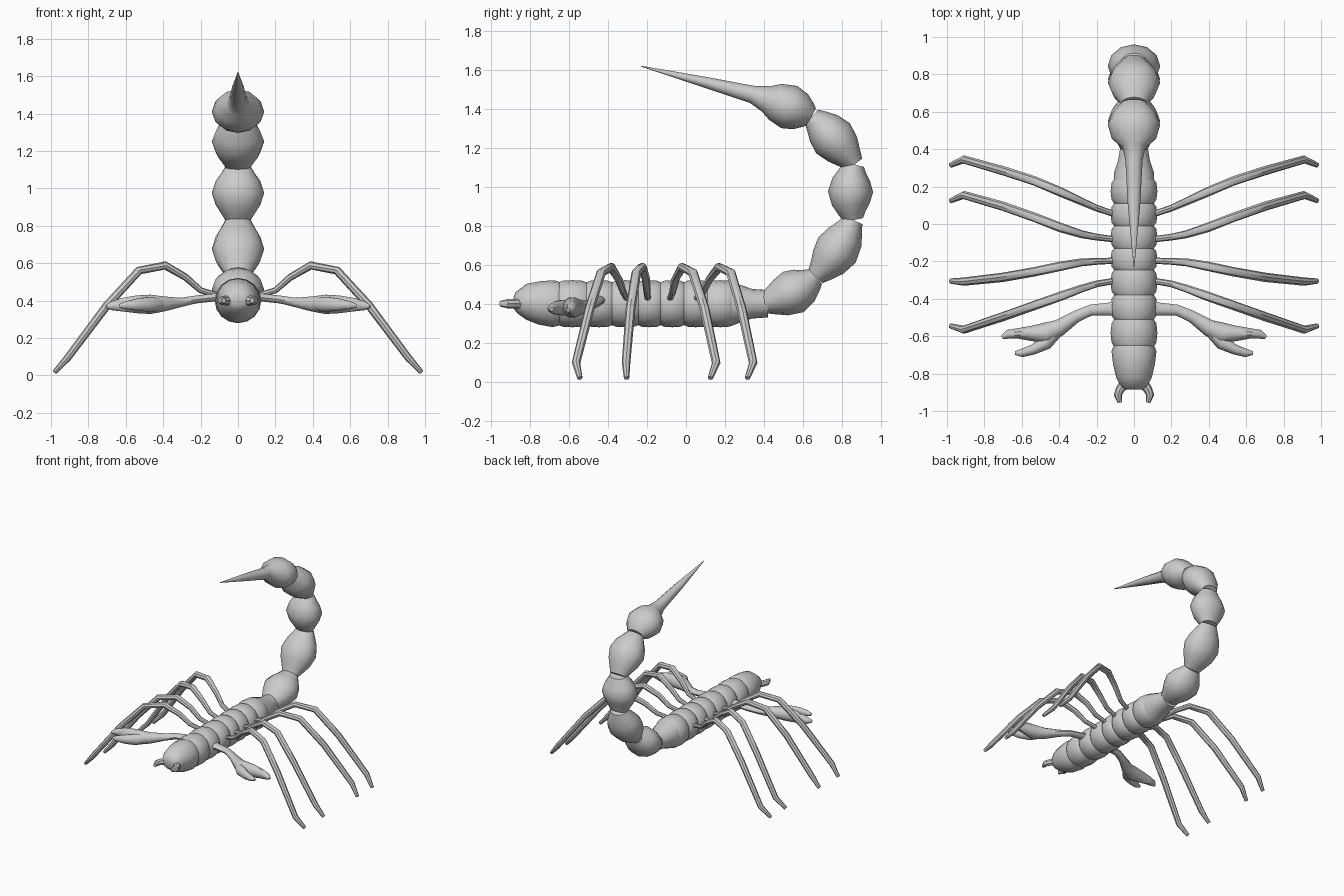
import bpy, bmesh, math
from mathutils import Vector

cube = bpy.data.objects.get("Cube")
if cube:
    bpy.data.objects.remove(cube)

grey = bpy.data.materials.new("shell_grey")
grey.use_nodes = True
colour = (0.6, 0.6, 0.6, 1)
grey.diffuse_color = colour
grey.node_tree.nodes["Principled BSDF"].inputs["Base Color"].default_value = colour


def loft(name, rings, ref, sides=12, sharp=40):
    """Skin elliptical rings (point, radius along ref, other radius) into a closed tube."""
    bm = bmesh.new()
    pts = [Vector(r[0]) for r in rings]
    loops = []
    for i, (_, ra, rb) in enumerate(rings):
        t = (pts[min(i + 1, len(pts) - 1)] - pts[max(i - 1, 0)]).normalized()
        side = (ref - t * ref.dot(t)).normalized()
        up = t.cross(side)
        loops.append([bm.verts.new(pts[i] + side * ra * math.cos(a) + up * rb * math.sin(a))
                      for a in (math.tau * k / sides for k in range(sides))])
    for low, high in zip(loops, loops[1:]):
        for k in range(sides):
            n = (k + 1) % sides
            bm.faces.new((low[k], low[n], high[n], high[k]))
    bm.faces.new(loops[0][::-1])
    bm.faces.new(loops[-1])
    bmesh.ops.recalc_face_normals(bm, faces=bm.faces)
    mesh = bpy.data.meshes.new(name)
    bm.to_mesh(mesh)
    bm.free()
    mesh.materials.append(grey)
    ob = bpy.data.objects.new(name, mesh)
    bpy.context.collection.objects.link(ob)
    bpy.ops.object.select_all(action='DESELECT')
    ob.select_set(True)
    bpy.context.view_layer.objects.active = ob
    bpy.ops.object.shade_smooth_by_angle(angle=math.radians(sharp))
    return ob


def pair(name, rings, ref, **kw):
    """Build a limb on the left (+x) and its mirror on the right."""
    for label, s in (("left", 1), ("right", -1)):
        loft(f"{label}_{name}", [((s * p[0], p[1], p[2]), a, b) for p, a, b in rings], ref, **kw)


X, Y = Vector((1, 0, 0)), Vector((0, 1, 0))

# Head: tapered front shield
head = [(-.885, .045, .03, .405), (-.87, .07, .055, .405), (-.82, .095, .092, .41),
        (-.75, .112, .112, .405), (-.68, .12, .12, .40), (-.65, .108, .112, .40)]
loft("head", [((0, y, z), a, b) for y, a, b, z in head], X, sides=16)

# Trunk: ringed plates with a groove between neighbours
grooves = [-.655, -.51, -.38, -.245, -.13, -.01, .11, .24]
for i, (y0, y1) in enumerate(zip(grooves, grooves[1:])):
    rings = [((0, y0 + (y1 - y0) * f, .4), a, b) for f, a, b in
             ((0, .106, .110), (.15, .120, .118), (.5, .125, .121), (.85, .120, .118), (1, .106, .110))]
    loft(f"trunk_plate_{i + 1}", rings, X, sides=16)

# Waist joining trunk and tail
waist = [(.23, .108, .115), (.27, .108, .10), (.34, .085, .076), (.42, .072, .07)]
loft("waist", [((0, y, .4), a, b) for y, a, b in waist], X, sides=16)

# Tail: bulging links that curl up and over
joints = [(.39, .40), (.665, .54), (.86, .83), (.865, 1.115), (.645, 1.36), (.35, 1.475)]
bulges = [(.55, .46), (.775, .675), (.845, .975), (.755, 1.25), (.53, 1.41)]
for i, bulge in enumerate(bulges):
    start, mid, end = (Vector((0, *p)) for p in (joints[i], bulge, joints[i + 1]))
    ctrl = mid * 2 - (start + end) / 2
    rings = []
    for f, swell in ((0, 0), (.12, .3), (.28, .72), (.5, 1), (.72, .72), (.88, .3), (1, 0)):
        p = start * (1 - f) ** 2 + ctrl * 2 * f * (1 - f) + end * f * f
        rings.append((p, .068 + .072 * swell, .05 + .066 * swell))
    if i == 4:
        # Stinger drawn out of the last link
        rings[-2:] = [((0, .41, 1.452), .062, .068), ((0, .34, 1.475), .046, .045),
                      ((0, .1, 1.537), .033, .028), ((0, -.23, 1.62), .002, .002)]
        loft("stinger", rings, X)
    else:
        loft(f"tail_link_{i + 1}", rings, X)

# Walking legs: shared arch, each with its own sweep in y
arch = [(.08, .42, .016), (.2, .455, .018), (.28, .525, .021), (.39, .588, .025), (.53, .56, .025),
        (.70, .375, .025), (.91, .095, .022), (.98, .018, .014)]
sweeps = {
    "front_leg": (-.30, -.32, -.345, -.385, -.435, -.495, -.565, -.545),
    "second_leg": (-.195, -.20, -.205, -.225, -.255, -.285, -.308, -.305),
    "third_leg": (-.085, -.07, -.055, -.02, .035, .095, .155, .125),
    "rear_leg": (.045, .085, .12, .17, .23, .285, .345, .315),
}
for name, sweep in sweeps.items():
    pair(name, [((x, y, z), r, r * .9) for (x, z, r), y in zip(arch, sweep)], Y, sides=8)

# Pincer arms, swelling into a palm and a long outer finger
arm = [((.08, -.45, .42), .045, .025), ((.14, -.455, .415), .034, .022), ((.23, -.46, .405), .029, .022),
       ((.31, -.495, .39), .032, .026), ((.40, -.555, .382), .045, .042), ((.47, -.585, .38), .058, .054),
       ((.54, -.585, .38), .042, .05), ((.62, -.585, .378), .028, .038), ((.675, -.59, .372), .024, .025),
       ((.705, -.605, .368), .01, .01)]
pair("pincer_arm", arm, Y, sides=10)
finger = [((.42, -.58, .38), .035, .035), ((.47, -.635, .38), .037, .042), ((.54, -.672, .378), .027, .034),
          ((.60, -.69, .375), .022, .022), ((.635, -.69, .372), .01, .01)]
pair("pincer_finger", finger, Y, sides=10)

# Small mouth claws
claw = [((.045, -.85, .40), .03, .03), ((.075, -.885, .40), .024, .024),
        ((.086, -.915, .40), .022, .024), ((.075, -.955, .40), .012, .014)]
pair("mouth_claw", claw, X, sides=8)
